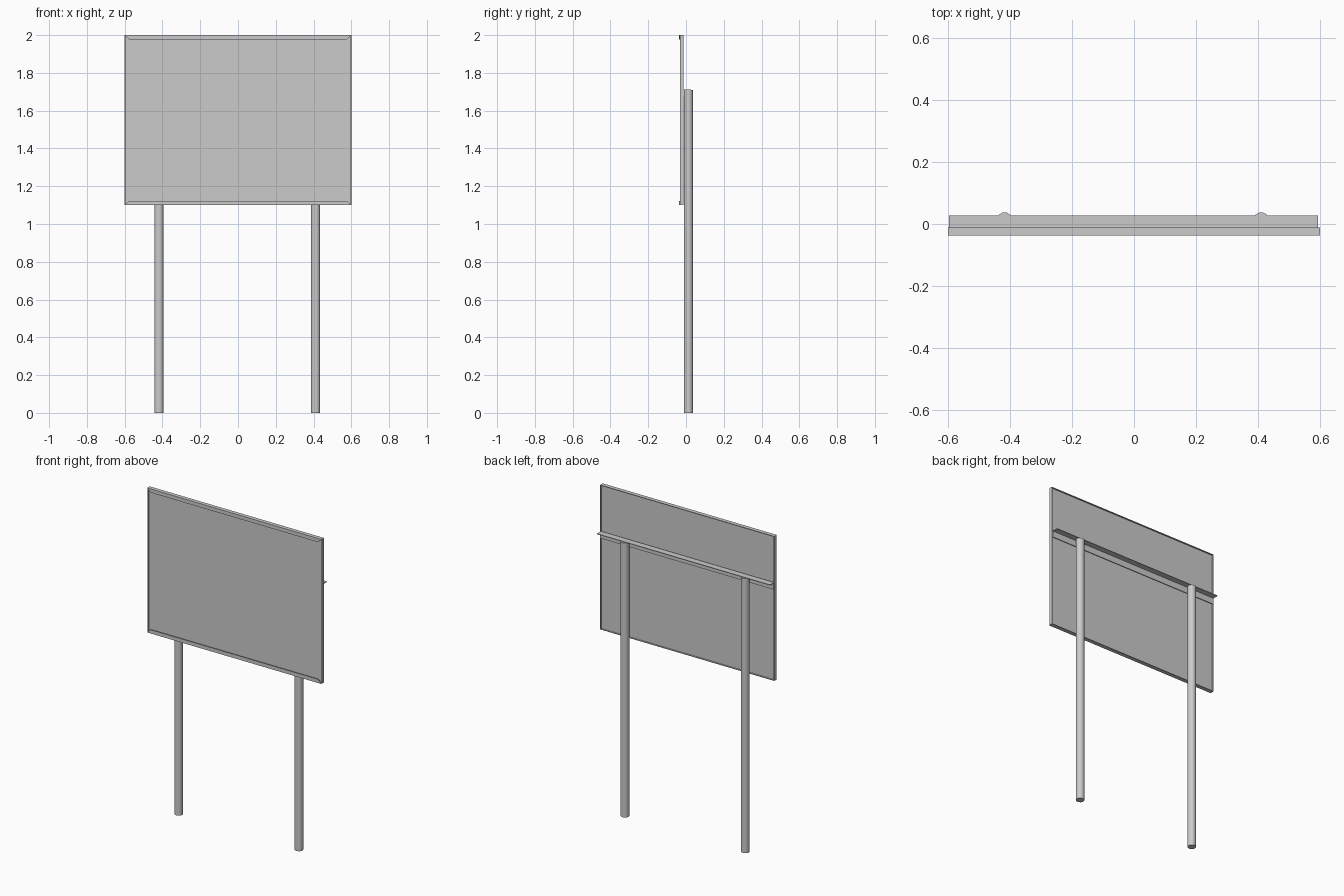
import bpy, math
from mathutils import Matrix

if "Cube" in bpy.data.objects:
    bpy.data.objects.remove(bpy.data.objects["Cube"])


def make(name, verts, faces):
    me = bpy.data.meshes.new(name)
    me.from_pydata(verts, [], faces)
    me.update()
    ob = bpy.data.objects.new(name, me)
    bpy.context.collection.objects.link(ob)
    return ob


def box(name, x0, x1, y0, y1, z0, z1):
    bpy.ops.mesh.primitive_cube_add(size=1)
    ob = bpy.context.object
    ob.name = name
    size = Matrix.Diagonal((x1 - x0, y1 - y0, z1 - z0, 1))
    place = Matrix.Translation(((x0 + x1) / 2, (y0 + y1) / 2, (z0 + z1) / 2))
    ob.data.transform(place @ size)
    return ob


def prism(name, a, b):
    # join two matching end outlines; a is counter-clockwise seen from outside
    n = len(a)
    faces = [tuple(range(n)), tuple(range(2 * n - 1, n - 1, -1))]
    faces += [((i + 1) % n, i, i + n, (i + 1) % n + n) for i in range(n)]
    return make(name, a + b, faces)


W, BOTTOM, TOP = 0.6, 1.1, 2.0
FRONT, SIDE_FRONT, BACK = -0.037, -0.032, -0.012
T, LIP = 0.004, 0.023

# sign sheet, set inside a shallow frame
box("sign_sheet", -W + T, W - T, -0.023, -0.020, BOTTOM + T, TOP - T)

# side flanges
for s, label in ((-1, "left"), (1, "right")):
    x0, x1 = sorted((s * W, s * (W - T)))
    box(label + "_frame_flange", x0, x1, SIDE_FRONT, BACK, BOTTOM, TOP)

# top and bottom flanges with mitred front lips
for edge, d, label in ((BOTTOM, 1, "bottom"), (TOP, -1, "top")):
    z0, z1 = sorted((edge, edge + d * T))
    box(label + "_frame_flange", -W + T, W - T, SIDE_FRONT, BACK, z0, z1)
    inner = edge + d * LIP
    outline = [(-W, edge), (W, edge), (W - LIP, inner), (-W + LIP, inner)]
    if d < 0:
        outline.reverse()
    prism(label + "_frame_lip", [(x, FRONT, z) for x, z in outline],
          [(x, SIDE_FRONT, z) for x, z in outline])

# angle rail resting on the posts
RAIL_TOP, DROP, RT = 1.713, 0.043, 0.004
Y0, Y1 = -0.012, 0.027
profile = [(Y0, RAIL_TOP), (Y1, RAIL_TOP), (Y1, RAIL_TOP - RT),
           (Y0 + RT, RAIL_TOP - RT), (Y0 + RT, RAIL_TOP - DROP), (Y0, RAIL_TOP - DROP)]
prism("support_rail", [(-0.598, y, z) for y, z in profile],
      [(0.594, y, z) for y, z in profile])

# round posts
SIDES, HEIGHT = 12, RAIL_TOP - RT
for x, label in ((-0.418, "left"), (0.411, "right")):
    bpy.ops.mesh.primitive_cylinder_add(
        vertices=SIDES, radius=0.024 / math.cos(math.pi / SIDES), depth=HEIGHT,
        location=(x, 0.013, HEIGHT / 2), rotation=(0, 0, math.pi / SIDES))
    bpy.context.object.name = label + "_post"
    bpy.ops.object.shade_smooth_by_angle(angle=math.radians(35))
